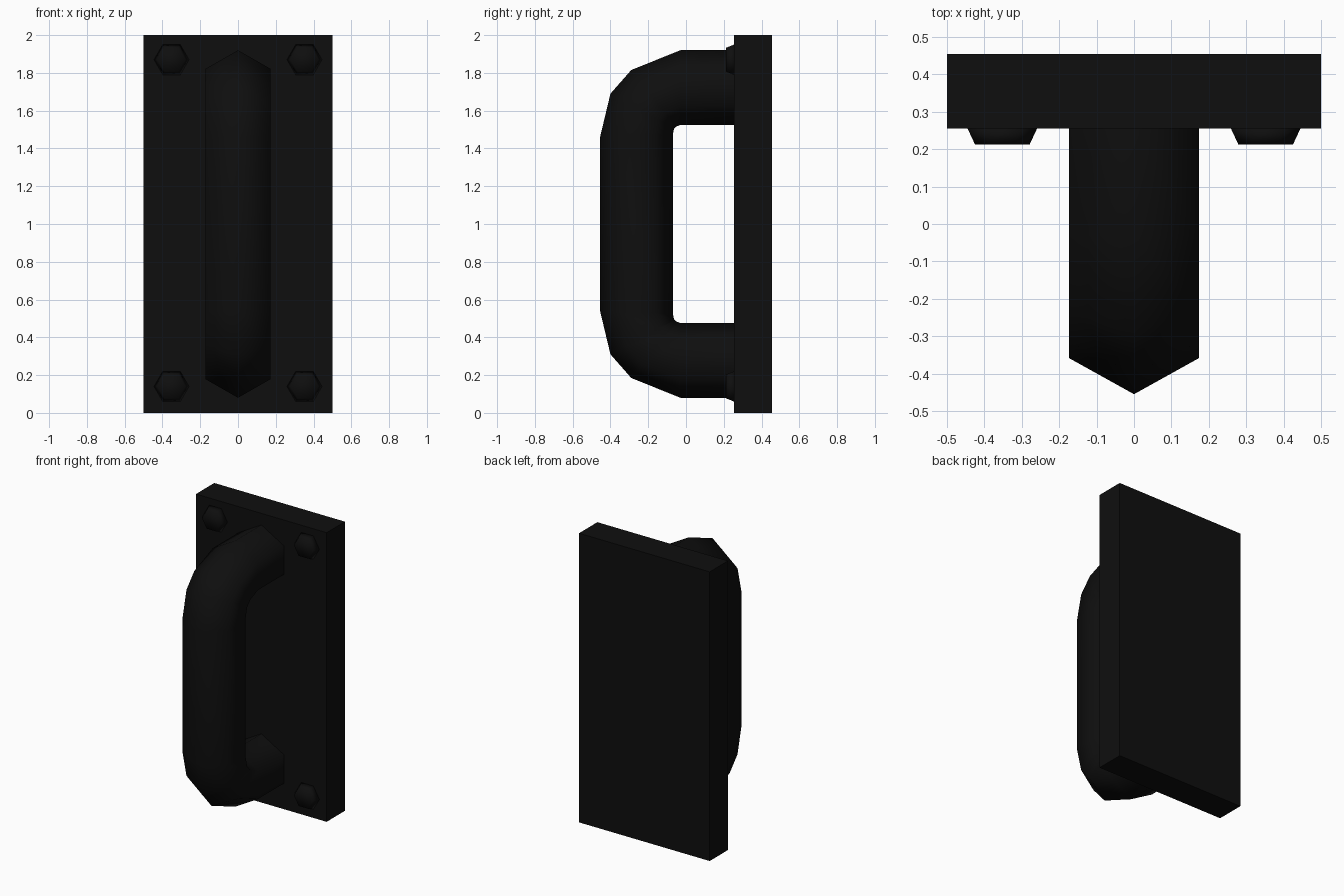
import bpy, bmesh, math
from mathutils import Vector, Matrix

cube = bpy.data.objects.get("Cube")
if cube:
    bpy.data.objects.remove(cube, do_unlink=True)

black = bpy.data.materials.new("black_iron")
black.use_nodes = True
colour = (0.0045, 0.0045, 0.0045, 1)
black.diffuse_color = colour
black.node_tree.nodes["Principled BSDF"].inputs["Base Color"].default_value = colour


def finish(name, bm, smooth):
    bmesh.ops.recalc_face_normals(bm, faces=bm.faces)
    for face in bm.faces:
        face.smooth = smooth
    mesh = bpy.data.meshes.new(name)
    bm.to_mesh(mesh)
    bm.free()
    mesh.materials.append(black)
    obj = bpy.data.objects.new(name, mesh)
    bpy.context.collection.objects.link(obj)


# Back plate
bm = bmesh.new()
bmesh.ops.create_cube(bm, size=1, matrix=Matrix.Translation((0, 0.355, 1)) @ Matrix.Diagonal((1, 0.2, 2, 1)))
finish("back_plate", bm, False)

# Handle: hexagonal tube through (outer, inner) pairs in y, z; lower half mirrored
upper = [((0.26, 1.92), (0.26, 1.525)),
         ((-0.03, 1.92), (-0.03, 1.525)),
         ((-0.29, 1.815), (-0.052, 1.515)),
         ((-0.40, 1.69), (-0.063, 1.505)),
         ((-0.455, 1.46), (-0.07, 1.475))]
stations = upper + [tuple((y, 2 - z) for y, z in pair) for pair in reversed(upper)]
bm = bmesh.new()
rings = []
for outer, inner in stations:
    a, b = Vector((0, *outer)), Vector((0, *inner))
    centre, arm = (a + b) / 2, (a - b) / 2
    rings.append([bm.verts.new(centre + arm * math.cos(t) + Vector((0.2 * math.sin(t), 0, 0)))
                  for t in (i * math.pi / 3 for i in range(6))])
for r, s in zip(rings, rings[1:]):
    for i in range(6):
        j = (i + 1) % 6
        bm.faces.new((r[i], r[j], s[j], s[i]))
finish("handle", bm, True)

# Tapered hexagonal bolt heads in the corners
for side, x in (("right", -0.352), ("left", 0.352)):
    for level, z in (("lower", 0.14), ("upper", 1.87)):
        bm = bmesh.new()
        bmesh.ops.create_cone(bm, cap_ends=True, segments=6, radius1=0.093, radius2=0.073, depth=0.043,
                              matrix=Matrix.Translation((x, 0.234, z)) @ Matrix.Rotation(math.pi / 2, 4, "X")
                              @ Matrix.Rotation(math.pi / 2, 4, "Z"))
        finish(f"{level}_{side}_bolt", bm, True)
